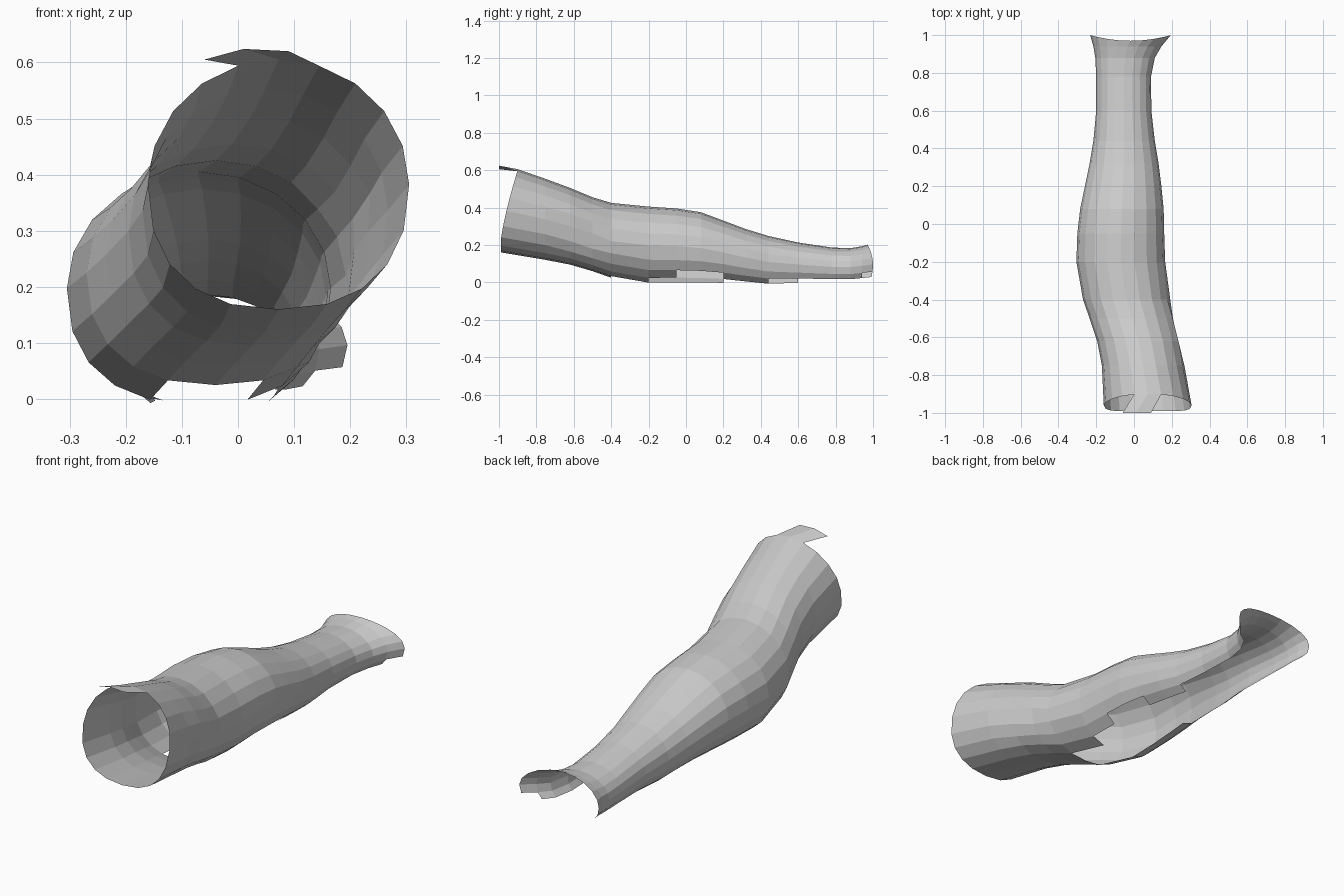
import bpy, bmesh, random
from math import sin, cos, radians

if "Cube" in bpy.data.objects:
    bpy.data.objects.remove(bpy.data.objects["Cube"])

random.seed(4)
SIDES = 20

# Cross-sections along the limb: y, left x, right x, top z, bottom z
stations = [
    (-0.95, -0.16, 0.305, 0.605, 0.16),
    (-0.75, -0.17, 0.267, 0.553, 0.12),
    (-0.62, -0.195, 0.243, 0.505, 0.095),
    (-0.50, -0.235, 0.215, 0.455, 0.06),
    (-0.40, -0.27, 0.19, 0.425, 0.025),
    (-0.20, -0.305, 0.165, 0.405, -0.01),
    (-0.05, -0.30, 0.16, 0.395, -0.008),
    (0.08, -0.285, 0.157, 0.375, -0.008),
    (0.20, -0.26, 0.145, 0.33, -0.01),
    (0.32, -0.235, 0.13, 0.285, -0.02),
    (0.44, -0.215, 0.11, 0.248, -0.03),
    (0.60, -0.20, 0.092, 0.213, -0.022),
    (0.78, -0.20, 0.09, 0.186, -0.02),
    (0.88, -0.205, 0.11, 0.183, -0.02),
    (0.94, -0.215, 0.145, 0.193, -0.015),
    (0.985, -0.232, 0.195, 0.202, -0.01),
]

# Columns left out either side of the bottom line, per strip (left, right)
gaps = [(0, 0)] * 4 + [(1, 1), (1, 2), (1, 3), (1, 3), (2, 2), (2, 2),
                       (2, 3), (3, 3), (3, 3), (3, 3), (3, 4)]


def ring_point(i, k):
    y, xl, xr, zt, zb = stations[i]
    t = radians(360 / SIDES * k)          # 0 at the bottom, turning to +x
    s, c = sin(t), -cos(t)
    if c < 0:                             # slightly squarer underside
        s = abs(s) ** 0.85 * (1 if s >= 0 else -1)
        c = -abs(c) ** 0.85
    x = (xl + xr) / 2 + (xr - xl) / 2 * s
    z = (zt + zb) / 2 + (zt - zb) / 2 * c
    if i == 0:                            # slanted, curved front rim
        h = min(max((z - 0.22) / 0.38, 0), 1)
        y = -0.99 + 0.09 * h ** 1.3
    elif i == len(stations) - 1:          # back rim reaches further at sides
        y = 0.97 + 0.03 * abs(s) ** 2
    elif 1 < i < 5 and 3 <= k <= 7:       # shallow creases on the inner bend
        x += random.uniform(-0.012, 0.004)
        z += random.uniform(-0.006, 0.006)
    return x, y, z


# Limb shell with open underside
bm = bmesh.new()
rings = [[bm.verts.new(ring_point(i, k)) for k in range(SIDES)]
         for i in range(len(stations))]
for i, (left, right) in enumerate(gaps):
    for k in range(SIDES):
        if k < right or k >= SIDES - left:
            continue
        n = (k + 1) % SIDES
        bm.faces.new((rings[i][k], rings[i][n], rings[i + 1][n], rings[i + 1][k]))

# Tab on the top of the front rim
top = SIDES // 2
rim = [rings[0][k] for k in (top - 1, top, top + 1)]
tab = [bm.verts.new((x, -1.0, z))
       for x, z in ((0.09, 0.62), (0.01, 0.624), (-0.06, 0.605))]
for j in range(2):
    bm.faces.new((tab[j], tab[j + 1], rim[j + 1], rim[j]))

# Drop unused points
bmesh.ops.delete(bm, geom=[v for v in bm.verts if not v.link_faces], context='VERTS')
bmesh.ops.recalc_face_normals(bm, faces=bm.faces)
mesh = bpy.data.meshes.new("limb_shell")
bm.to_mesh(mesh)
bm.free()
shell = bpy.data.objects.new("limb_shell", mesh)
bpy.context.collection.objects.link(shell)
